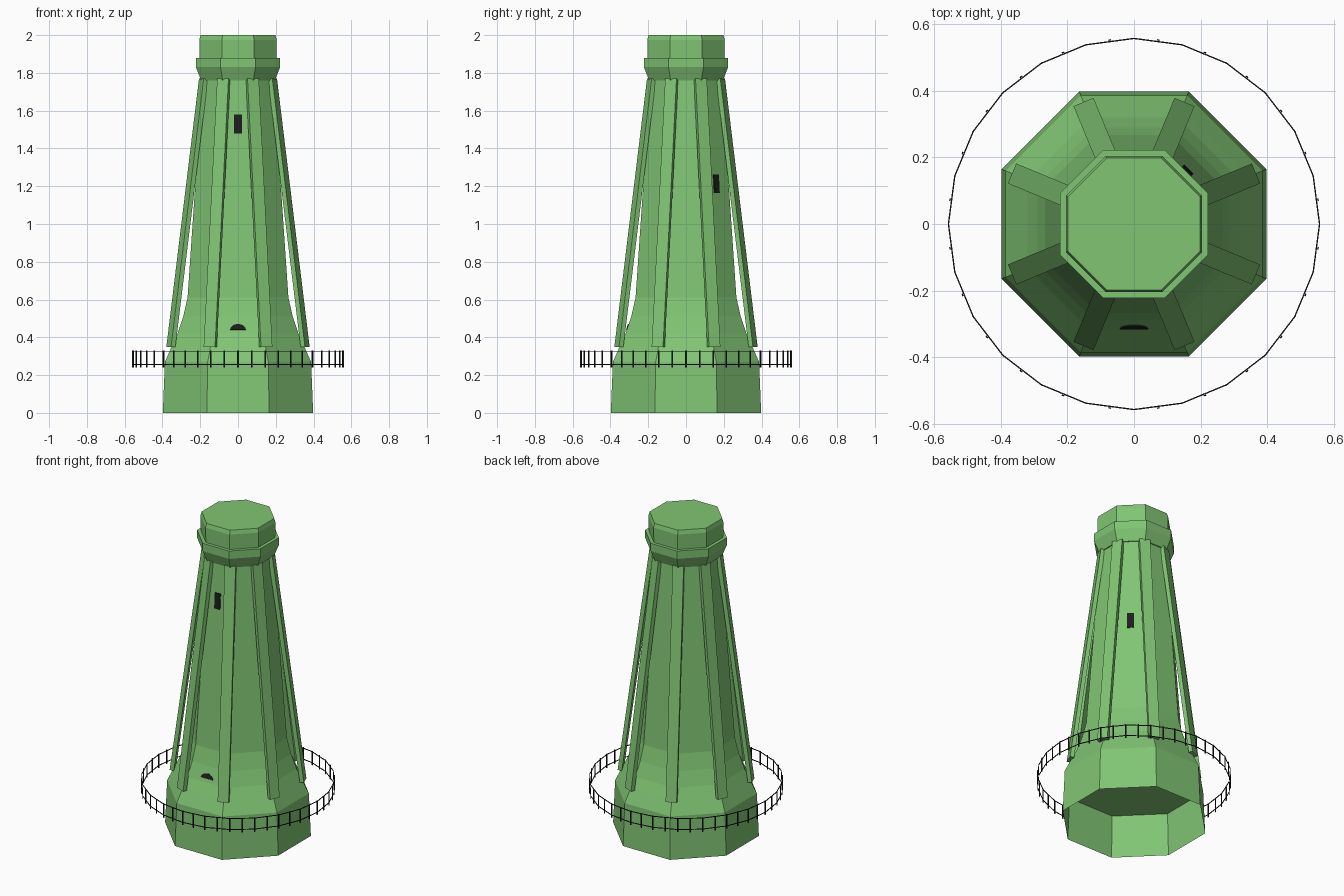
import bpy, bmesh, math
from mathutils import Matrix, Vector

cube = bpy.data.objects.get("Cube")
if cube:
    bpy.data.objects.remove(cube)


def material(name, rgb):
    m = bpy.data.materials.new(name)
    m.use_nodes = True
    m.diffuse_color = (*rgb, 1)
    bsdf = next(n for n in m.node_tree.nodes if n.type == 'BSDF_PRINCIPLED')
    bsdf.inputs["Base Color"].default_value = (*rgb, 1)
    bsdf.inputs["Roughness"].default_value = 0.8
    return m


GREEN = material("soft green", (0.22, 0.56, 0.175))
DARK = material("near black", (0.012, 0.012, 0.012))


def finish(name, bm, mat):
    mesh = bpy.data.meshes.new(name)
    bm.to_mesh(mesh)
    bm.free()
    mesh.materials.append(mat)
    ob = bpy.data.objects.new(name, mesh)
    bpy.context.collection.objects.link(ob)
    return ob


def lathe(name, profile, sides, mat, turn=0.0, caps=True, closed=False):
    """Sweep (radius, height) points round z with a given number of sides."""
    bm = bmesh.new()
    rings = []
    for r, z in profile:
        angles = [turn + math.tau * i / sides for i in range(sides)]
        rings.append([bm.verts.new((r * math.cos(a), r * math.sin(a), z)) for a in angles])
    pairs = list(zip(rings, rings[1:]))
    if closed:
        pairs.append((rings[-1], rings[0]))
    for low, high in pairs:
        for i in range(sides):
            j = (i + 1) % sides
            bm.faces.new((low[i], low[j], high[j], high[i]))
    if caps and not closed:
        bm.faces.new(rings[0][::-1])
        bm.faces.new(rings[-1])
    return finish(name, bm, mat)


def octagon(name, profile, caps=True):
    """Octagonal part; the profile gives distances to the flat sides."""
    eighth = math.pi / 8
    points = [(a / math.cos(eighth), z) for a, z in profile]
    return lathe(name, points, 8, GREEN, eighth, caps)


# Hollow plinth, open below; the shaft's underside is its ceiling
octagon("plinth", [(0.398, 0), (0.387, 0.27)], caps=False)

# Tapering shaft with a flared foot
SHAFT = [(0.387, 0.27), (0.347, 0.36), (0.32, 0.42), (0.29, 0.51), (0.267, 0.61), (0.188, 1.77)]
octagon("shaft", SHAFT)

# Collar and cap
octagon("collar", [(0.195, 1.76), (0.223, 1.83), (0.223, 1.88), (0.2, 1.88)])
octagon("cap", [(0.203, 1.87), (0.205, 1.975), (0.198, 2.0)])

# Leaning buttresses on the eight corners
bm = bmesh.new()
HALF = 0.0325
for k in range(8):
    spin = Matrix.Rotation(math.pi / 8 + k * math.pi / 4, 4, 'Z')
    loops = []
    for outer, z in ((0.397, 0.35), (0.21, 1.77)):
        inner = outer - 0.025
        corners = ((inner, -HALF), (outer, -HALF), (outer, HALF), (inner, HALF))
        loops.append([bm.verts.new(spin @ Vector((x, y, z))) for x, y in corners])
    low, high = loops
    for i in range(4):
        j = (i + 1) % 4
        bm.faces.new((low[i], low[j], high[j], high[i]))
    bm.faces.new(low[::-1])
    bm.faces.new(high)
finish("buttresses", bm, GREEN)


def wall_plate(name, outline, azimuth, height):
    """Thin dark plate lying on the shaft wall at a given height."""
    for (a0, z0), (a1, z1) in zip(SHAFT, SHAFT[1:]):
        if z0 <= height <= z1:
            break
    up = Vector((a1 - a0, 0, z1 - z0)).normalized()
    side = Vector((0, 1, 0))
    out = side.cross(up)
    origin = Vector((a0 + (a1 - a0) * (height - z0) / (z1 - z0), 0, height))
    spin = Matrix.Rotation(azimuth, 4, 'Z')
    bm = bmesh.new()
    back, front = [
        [bm.verts.new(spin @ (origin + side * u + up * v + out * d)) for u, v in outline]
        for d in (-0.003, 0.004)]
    bm.faces.new(back[::-1])
    bm.faces.new(front)
    n = len(outline)
    for i in range(n):
        j = (i + 1) % n
        bm.faces.new((back[i], back[j], front[j], front[i]))
    finish(name, bm, DARK)


# Slit windows and the small arched opening
slit = [(-0.02, -0.05), (0.02, -0.05), (0.02, 0.05), (-0.02, 0.05)]
wall_plate("front_window", slit, -math.pi / 2, 1.53)
wall_plate("back_window", slit, math.pi / 4, 1.213)
arch = [(0.042 * math.cos(math.pi * i / 8), 0.031 * math.sin(math.pi * i / 8)) for i in range(9)]
wall_plate("arched_opening", arch, -math.pi / 2, 0.44)

# Round fence: two thin rails and flat posts
RADIUS = 0.558
for name, z in (("upper_rail", 0.326), ("lower_rail", 0.256)):
    t = 0.002
    section = [(RADIUS - t, z - t), (RADIUS + t, z - t), (RADIUS + t, z + t), (RADIUS - t, z + t)]
    lathe(name, section, 24, DARK, closed=True)

bm = bmesh.new()
for k in range(48):
    place = (Matrix.Rotation(math.tau * k / 48, 4, 'Z')
             @ Matrix.Translation((RADIUS, 0, 0.285))
             @ Matrix.Diagonal((0.004, 0.008, 0.09, 1)))
    bmesh.ops.create_cube(bm, size=1, matrix=place)
finish("fence_posts", bm, DARK)
